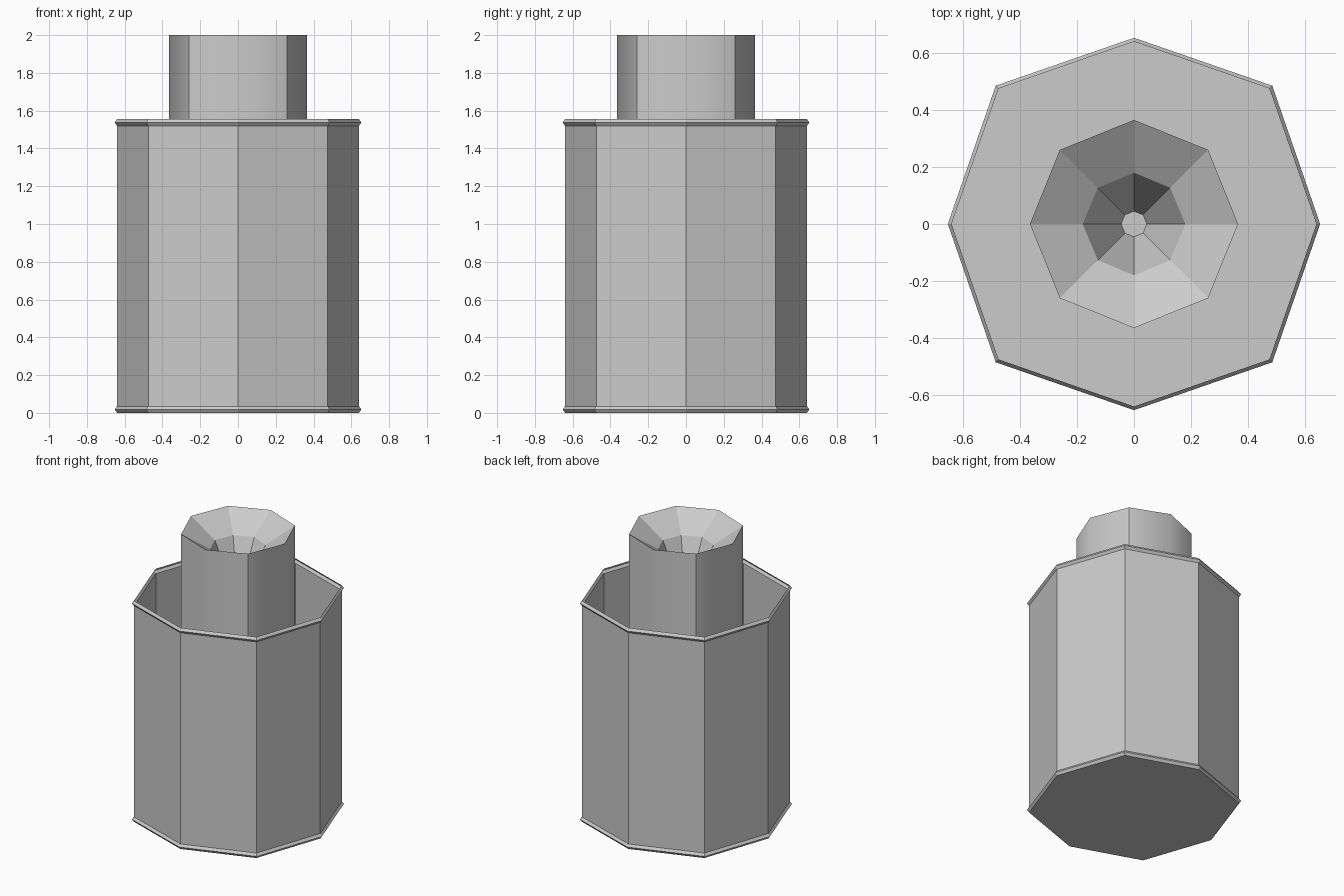
import bpy, bmesh, math

if "Cube" in bpy.data.objects:
    bpy.data.objects.remove(bpy.data.objects["Cube"])


def octagon(axis, diag, z):
    """Eight points: reach along the axes, x/y offset of the diagonal corners."""
    pts = []
    for i in range(8):
        r = axis if i % 2 == 0 else diag * math.sqrt(2)
        a = i * math.pi / 4
        pts.append((r * math.cos(a), r * math.sin(a), z))
    return pts


def loft(name, profile, cap_start=False, cap_end=False):
    """Stack octagons along a profile of (axis, diagonal, z)."""
    bm = bmesh.new()
    rings = [[bm.verts.new(p) for p in octagon(*s)] for s in profile]
    for a, b in zip(rings, rings[1:]):
        for i in range(8):
            j = (i + 1) % 8
            bm.faces.new((a[i], a[j], b[j], b[i]))
    if cap_start:
        bm.faces.new(rings[0][::-1])
    if cap_end:
        bm.faces.new(rings[-1])
    mesh = bpy.data.meshes.new(name)
    bm.to_mesh(mesh)
    bm.free()
    obj = bpy.data.objects.new(name, mesh)
    bpy.context.collection.objects.link(obj)
    return obj


BODY = (0.64, 0.475)
RIM = (0.653, 0.485)

# Open container: floor, lower bead, straight wall, upper bead
loft("container", [
    (*BODY, 0.0), (*RIM, 0.018), (*BODY, 0.035),
    (*BODY, 1.52), (*RIM, 1.537), (*BODY, 1.555),
], cap_start=True)

# Central column with a stepped funnel sunk into its top
column = loft("column", [
    (0.365, 0.26, 0.0), (0.365, 0.26, 2.0),
    (0.18, 0.127, 1.88), (0.045, 0.032, 1.58),
], cap_end=True)

# Column wall is soft across the axis edges and sharp at the diagonal ones
mesh = column.data
for poly in mesh.polygons:
    poly.use_smooth = abs(poly.normal.z) < 0.01
for edge in mesh.edges:
    a, b = (mesh.vertices[i].co for i in edge.vertices)
    vertical = abs(a.x - b.x) + abs(a.y - b.y) < 1e-4
    on_axis = min(abs(a.x), abs(a.y)) < 1e-4
    edge.use_edge_sharp = not (vertical and on_axis)
